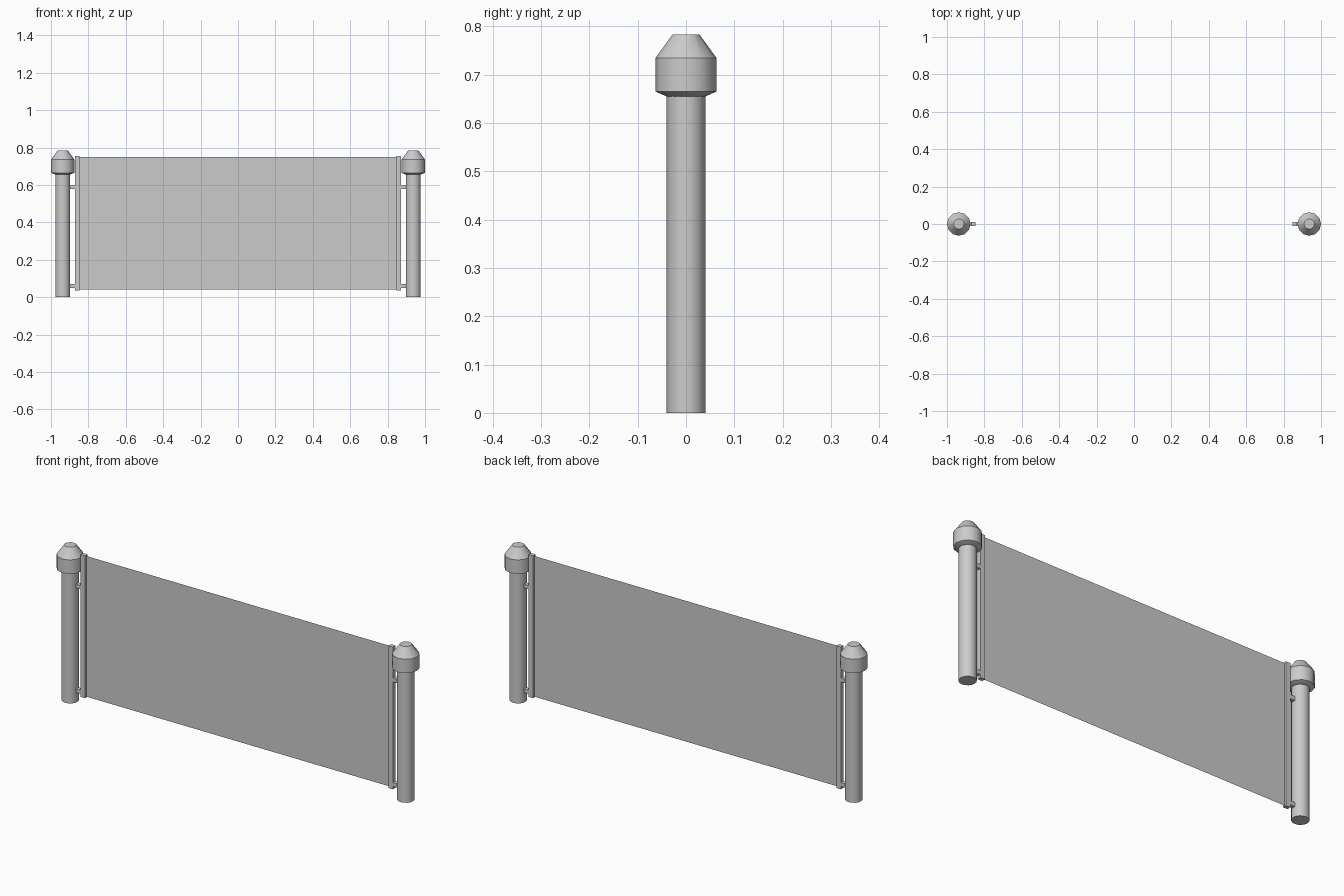
import bpy, bmesh, math

if "Cube" in bpy.data.objects:
    bpy.data.objects.remove(bpy.data.objects["Cube"])

POST_X = 0.937


def finish(name, bm, smooth=False):
    bmesh.ops.recalc_face_normals(bm, faces=bm.faces[:])
    me = bpy.data.meshes.new(name)
    bm.to_mesh(me)
    bm.free()
    ob = bpy.data.objects.new(name, me)
    bpy.context.collection.objects.link(ob)
    if smooth:
        bpy.ops.object.select_all(action='DESELECT')
        ob.select_set(True)
        bpy.context.view_layer.objects.active = ob
        bpy.ops.object.shade_smooth_by_angle(angle=math.radians(35))
    return ob


def lathe(name, profile, x, sides=12):
    """Closed turned solid from (radius, z) points."""
    bm = bmesh.new()
    rings = []
    for r, z in profile:
        rings.append([bm.verts.new((x + r * math.cos(2 * math.pi * i / sides),
                                    r * math.sin(2 * math.pi * i / sides), z))
                      for i in range(sides)])
    for a, b in zip(rings, rings[1:]):
        for i in range(sides):
            j = (i + 1) % sides
            bm.faces.new((a[i], a[j], b[j], b[i]))
    bm.faces.new(rings[0])
    bm.faces.new(rings[-1])
    return finish(name, bm, True)


def box(name, x0, x1, y0, y1, z0, z1):
    bm = bmesh.new()
    bmesh.ops.create_cube(bm, size=1)
    for v in bm.verts:
        v.co = (x0 if v.co.x < 0 else x1,
                y0 if v.co.y < 0 else y1,
                z0 if v.co.z < 0 else z1)
    return finish(name, bm)


for side, s in (("left", -1), ("right", 1)):
    # Round post with its wider bevelled cap
    lathe(side + "_post", [(0.04, 0), (0.04, 0.657)], s * POST_X, 16)
    lathe(side + "_cap", [(0.04, 0.655), (0.063, 0.665), (0.063, 0.735),
                          (0.028, 0.783)], s * POST_X)
    # Clamp rail holding the panel edge
    xs = sorted((s * 0.847, s * 0.872))
    box(side + "_clamp_rail", *xs, -0.01, 0.01, 0.036, 0.754)
    # Pegs joining rail and post
    for label, z in (("lower", 0.06), ("upper", 0.588)):
        xs = sorted((s * 0.865, s * 0.905))
        box(f"{side}_{label}_peg", *xs, -0.01, 0.01, z - 0.01, z + 0.01)

# Thin sheet panel
bm = bmesh.new()
bm.faces.new([bm.verts.new((x, 0, z)) for x, z in
              ((-0.87, 0.04), (0.87, 0.04), (0.87, 0.75), (-0.87, 0.75))])
finish("panel", bm)
